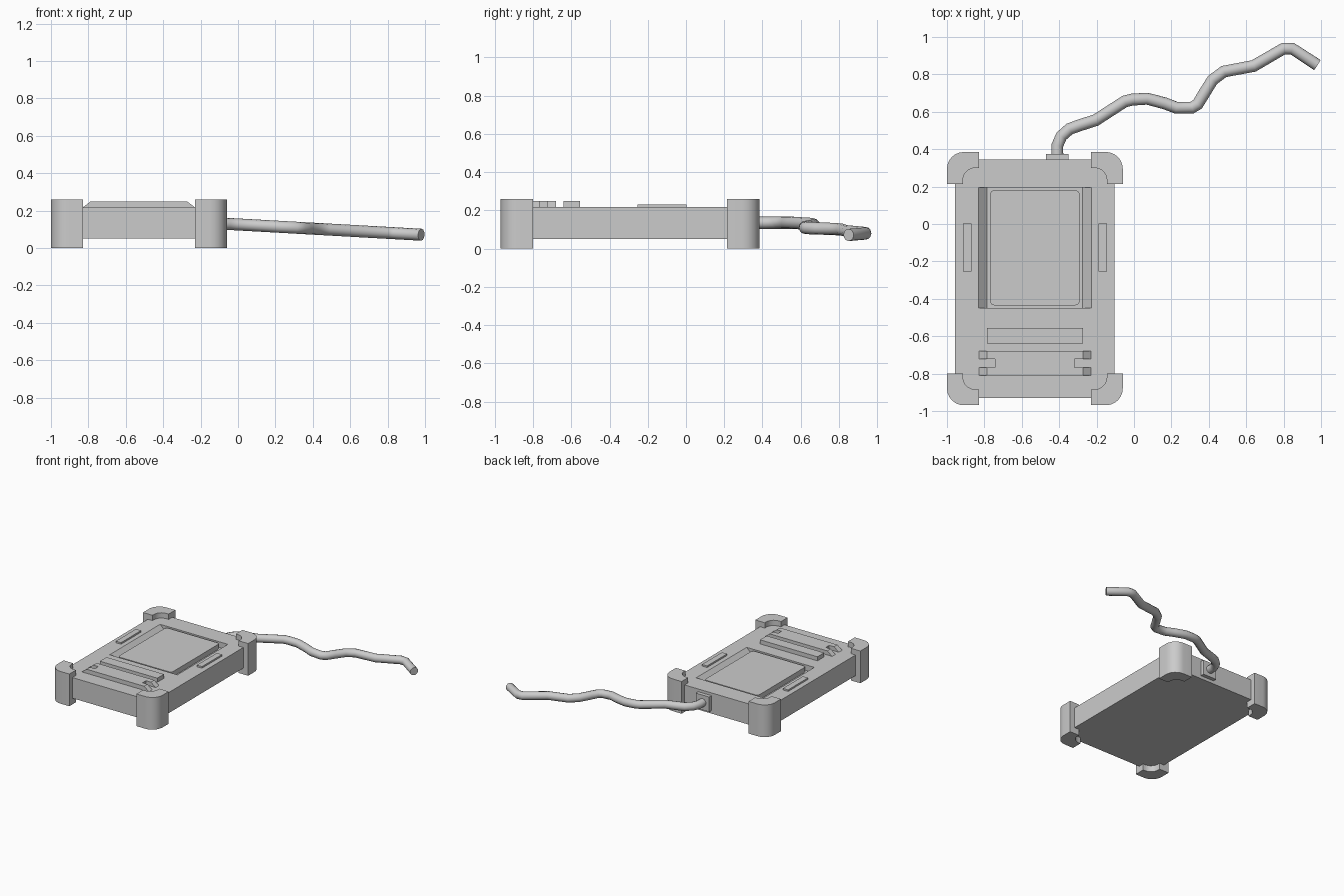
import bpy, bmesh, math

if "Cube" in bpy.data.objects:
    bpy.data.objects.remove(bpy.data.objects["Cube"])

CX, CY = -0.53, -0.292   # centre of the device


def prism(name, pts, direction):
    """Extrude a closed 3D outline along a direction."""
    bm = bmesh.new()
    face = bm.faces.new([bm.verts.new(p) for p in pts])
    new = bmesh.ops.extrude_face_region(bm, geom=[face])["geom"]
    verts = [v for v in new if isinstance(v, bmesh.types.BMVert)]
    bmesh.ops.translate(bm, verts=verts, vec=direction)
    bmesh.ops.recalc_face_normals(bm, faces=bm.faces)
    mesh = bpy.data.meshes.new(name)
    bm.to_mesh(mesh)
    bm.free()
    ob = bpy.data.objects.new(name, mesh)
    bpy.context.collection.objects.link(ob)
    return ob


def box(name, x0, x1, y0, y1, z0, z1):
    return prism(name, [(x0, y0, z0), (x1, y0, z0), (x1, y1, z0), (x0, y1, z0)],
                 (0, 0, z1 - z0))


def arc(cx, cy, r, a0, a1, n):
    return [(cx + r * math.cos(math.radians(a0 + (a1 - a0) * i / n)),
             cy + r * math.sin(math.radians(a0 + (a1 - a0) * i / n)))
            for i in range(n + 1)]


def cut(ob, cutter):
    cutter.hide_render = True
    mod = ob.modifiers.new("cut", "BOOLEAN")
    mod.operation, mod.object, mod.solver = "DIFFERENCE", cutter, "EXACT"
    bpy.context.view_layer.objects.active = ob
    bpy.ops.object.modifier_apply(modifier=mod.name)
    bpy.data.objects.remove(cutter)


def smooth(ob):
    bpy.ops.object.select_all(action="DESELECT")
    ob.select_set(True)
    bpy.context.view_layer.objects.active = ob
    bpy.ops.object.shade_smooth_by_angle(angle=math.radians(35))


# Body with a screen recess that has sloping sides
body = box("body", -0.957, -0.103, -0.93, 0.345, 0.05, 0.217)
recess = [(-0.875, -0.45, 0.257), (-0.785, -0.45, 0.172),
          (-0.275, -0.45, 0.172), (-0.185, -0.45, 0.257)]
cut(body, prism("recess_cutter", recess, (0, 0.645, 0)))

# Rounded screen slab
sx, sy, r = 0.24, 0.308, 0.025
outline = []
for i, (a, b) in enumerate([(1, 1), (-1, 1), (-1, -1), (1, -1)]):
    outline += arc(CX + a * (sx - r), -0.127 + b * (sy - r), r, i * 90, i * 90 + 90, 4)
prism("screen", [(x, y, 0.165) for x, y in outline], (0, 0, 0.048))

# L-shaped corner bumpers, mirrored around the centre
w, t = 0.17, 0.085
profile = [(w, 0)] + arc(0.09, 0.09, 0.09, 270, 180, 6) + [(0, w), (t, w)]
profile += arc(w - 0.02, w - 0.02, 0.065, 180, 270, 5) + [(w, t)]
for a, xn in ((-1, "left"), (1, "right")):
    for b, yn in ((-1, "front"), (1, "back")):
        pts = [(CX + a * (0.47 - x), CY + b * (0.677 - y), 0) for x, y in profile]
        smooth(prism(f"bumper_{yn}_{xn}", pts, (0, 0, 0.26)))

# Side strips and the long button bar
for a, xn in ((-1, "left"), (1, "right")):
    x = CX + a * 0.362
    box(f"side_strip_{xn}", x - 0.023, x + 0.023, -0.253, 0.003, 0.21, 0.23)
box("button_bar", -0.787, -0.273, -0.64, -0.555, 0.21, 0.25)

# Front bar with sloping ends, notched on both sides
section = [(-0.83, -0.81, 0.217), (-0.83, -0.81, 0.21), (-0.23, -0.81, 0.21),
           (-0.23, -0.81, 0.217), (-0.273, -0.81, 0.25), (-0.787, -0.81, 0.25)]
bar = prism("front_bar", section, (0, 0.13, 0))
for a in (-1, 1):
    xs = sorted((CX + a * 0.213, CX + a * 0.35))
    cut(bar, box("notch_cutter", *xs, -0.767, -0.723, 0.15, 0.3))

# Cable socket
box("cable_socket", -0.47, -0.35, 0.34, 0.375, 0.075, 0.195)

# Cable trailing away and sagging gently
path = [(-0.41, 0.36), (-0.41, 0.42), (-0.388, 0.47), (-0.345, 0.508), (-0.29, 0.528),
        (-0.205, 0.555), (-0.05, 0.655), (-0.01, 0.665), (0.07, 0.67), (0.165, 0.645),
        (0.225, 0.622), (0.31, 0.622), (0.34, 0.64), (0.37, 0.69), (0.42, 0.77),
        (0.48, 0.815), (0.64, 0.845), (0.80, 0.938), (0.845, 0.938), (0.98, 0.85)]
curve = bpy.data.curves.new("cable", "CURVE")
curve.dimensions = "3D"
curve.bevel_depth, curve.bevel_resolution = 0.032, 4
curve.use_fill_caps = True
spline = curve.splines.new("POLY")
spline.points.add(len(path) - 1)
for p, (x, y) in zip(spline.points, path):
    p.co = (x, y, min(0.135, 0.126 - 0.056 * x), 1)
cable = bpy.data.objects.new("cable", curve)
bpy.context.collection.objects.link(cable)
bpy.ops.object.select_all(action="DESELECT")
cable.select_set(True)
bpy.context.view_layer.objects.active = cable
bpy.ops.object.convert(target="MESH")
smooth(bpy.context.view_layer.objects.active)
